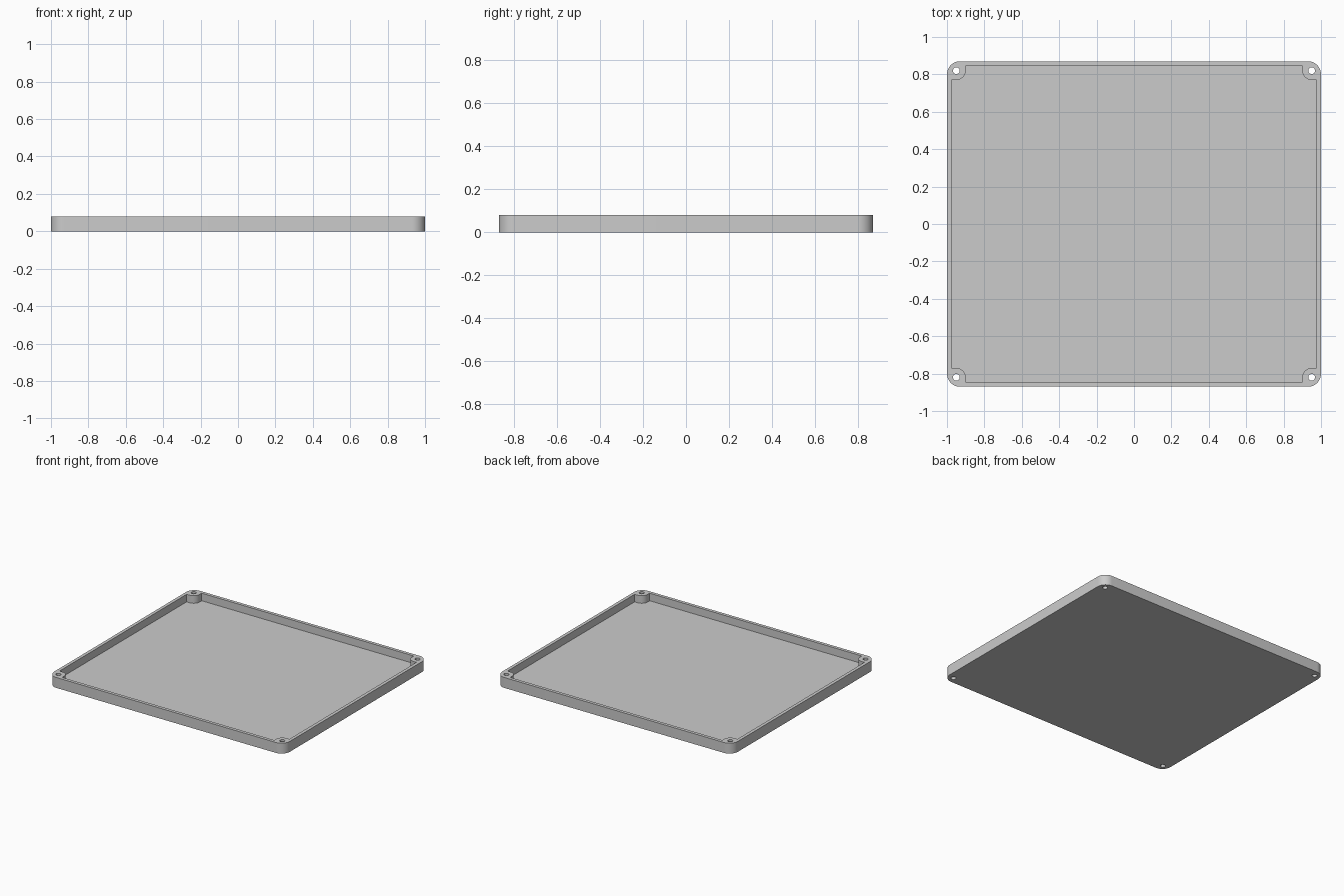
import bpy
import bmesh
from math import cos, sin, pi

cube = bpy.data.objects.get("Cube")
if cube:
    bpy.data.objects.remove(cube, do_unlink=True)

HALF_X, HALF_Y, HEIGHT = 1.0, 0.87, 0.08
WALL, FLOOR = 0.025, 0.022
CORNER_R, BOSS_R, HOLE_R = 0.07, 0.05, 0.018
HOLE_X, HOLE_Y = 0.95, 0.82

grey = bpy.data.materials.new("plain_grey")
grey.use_nodes = True
colour = (0.6, 0.6, 0.6, 1)
grey.diffuse_color = colour
grey.node_tree.nodes["Principled BSDF"].inputs["Base Color"].default_value = colour


def arc(cx, cy, r, start, end, steps):
    angles = [start + (end - start) * i / steps for i in range(steps + 1)]
    return [(cx + r * cos(a), cy + r * sin(a)) for a in angles]


def four_corners(quadrant):
    """Mirror one corner's path into a full counter-clockwise outline."""
    left_back = [(-x, y) for x, y in reversed(quadrant)]
    left_front = [(-x, -y) for x, y in quadrant]
    right_front = [(x, -y) for x, y in reversed(quadrant)]
    return quadrant + left_back + left_front + right_front


def prism(name, outline, bottom, top):
    bm = bmesh.new()
    base = bm.faces.new([bm.verts.new((x, y, bottom)) for x, y in outline])
    new = bmesh.ops.extrude_face_region(bm, geom=[base])["geom"]
    bmesh.ops.translate(bm, vec=(0, 0, top - bottom),
                        verts=[v for v in new if isinstance(v, bmesh.types.BMVert)])
    bmesh.ops.recalc_face_normals(bm, faces=bm.faces)
    mesh = bpy.data.meshes.new(name)
    bm.to_mesh(mesh)
    bm.free()
    mesh.materials.append(grey)
    obj = bpy.data.objects.new(name, mesh)
    bpy.context.collection.objects.link(obj)
    return obj


def cut(target, cutter):
    cutter.hide_render = True
    bpy.context.view_layer.objects.active = target
    mod = target.modifiers.new("cut", 'BOOLEAN')
    mod.operation, mod.solver, mod.object = 'DIFFERENCE', 'EXACT', cutter
    bpy.ops.object.modifier_apply(modifier=mod.name)
    bpy.data.objects.remove(cutter, do_unlink=True)


# Rounded outer block
outer = four_corners(arc(HALF_X - CORNER_R, HALF_Y - CORNER_R, CORNER_R, 0, pi / 2, 12))
tray = prism("tray", outer, 0, HEIGHT)

# Hollow that leaves the walls, the floor and a screw boss in each corner
inner_x, inner_y = HALF_X - WALL, HALF_Y - WALL
hollow = four_corners([(inner_x, HOLE_Y - BOSS_R)]
                      + arc(HOLE_X, HOLE_Y, BOSS_R, 1.5 * pi, pi, 12)
                      + [(HOLE_X - BOSS_R, inner_y)])
cut(tray, prism("hollow_cutter", hollow, FLOOR, HEIGHT + 0.1))

# Screw holes through the bosses
for sx in (-1, 1):
    for sy in (-1, 1):
        ring = arc(sx * HOLE_X, sy * HOLE_Y, HOLE_R, 0, 2 * pi, 24)[:-1]
        cut(tray, prism("hole_cutter", ring, -0.1, HEIGHT + 0.1))

# Smooth curves, crisp edges
bpy.ops.object.select_all(action='DESELECT')
tray.select_set(True)
bpy.context.view_layer.objects.active = tray
bpy.ops.object.shade_smooth_by_angle(angle=pi / 6)
